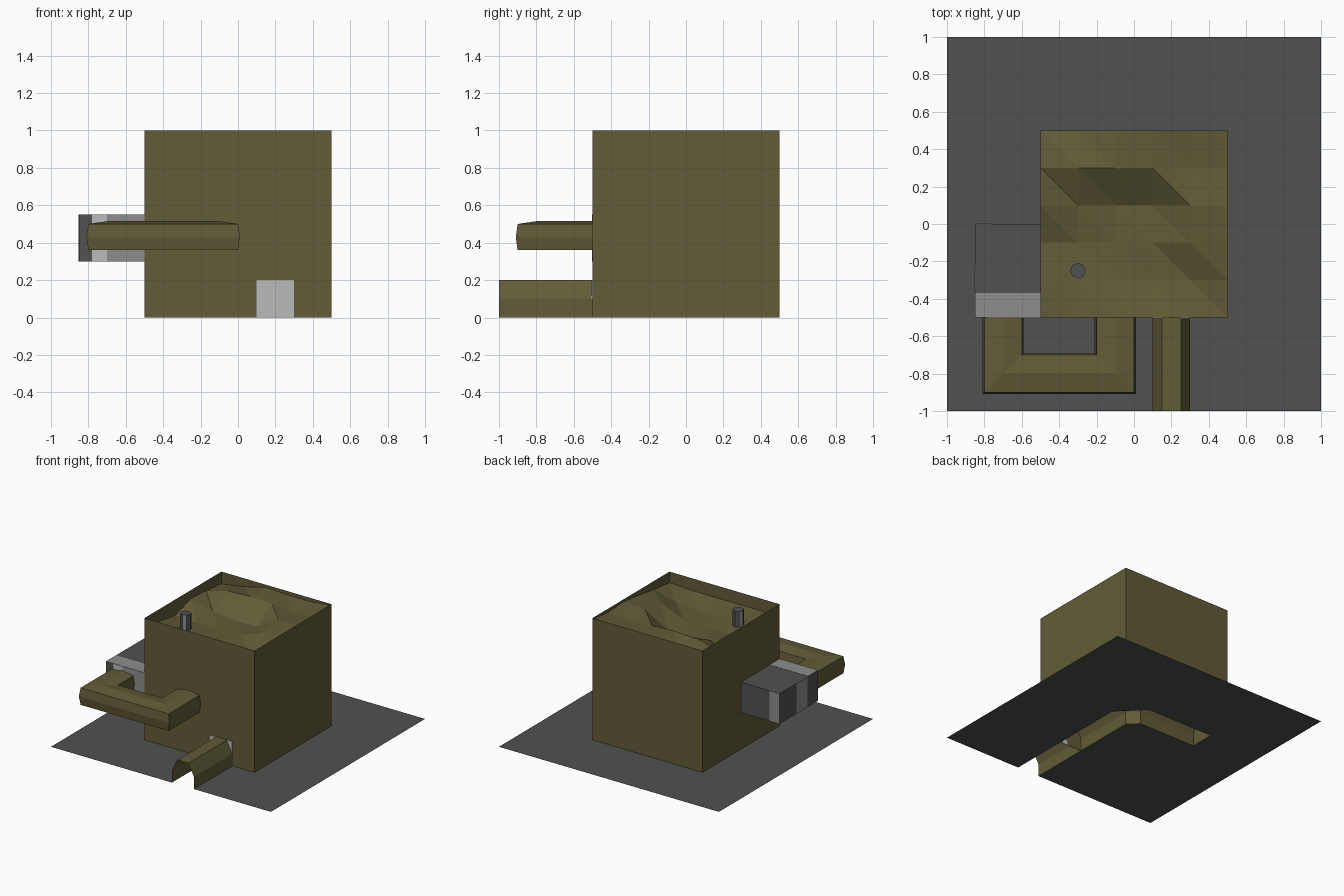
import bpy, math
from mathutils import Vector

if "Cube" in bpy.data.objects:
    bpy.data.objects.remove(bpy.data.objects["Cube"])


def mat(name, r, g, b):
    m = bpy.data.materials.new(name)
    m.diffuse_color = (r, g, b, 1)
    m.use_nodes = True
    m.node_tree.nodes["Principled BSDF"].inputs["Base Color"].default_value = m.diffuse_color
    return m


OLIVE = mat("olive", 0.12, 0.106, 0.038)
DARK = mat("dark grey", 0.083, 0.083, 0.083)
MID = mat("mid grey", 0.27, 0.27, 0.27)
LIGHT = mat("light grey", 0.5, 0.5, 0.5)


def mesh(name, verts, faces, m):
    me = bpy.data.meshes.new(name)
    me.from_pydata([tuple(v) for v in verts], [], faces)
    me.materials.append(m)
    me.update()
    ob = bpy.data.objects.new(name, me)
    bpy.context.collection.objects.link(ob)
    return ob


def box(name, lo, hi, m):
    v = [(x, y, z) for z in (lo[2], hi[2]) for y in (lo[1], hi[1]) for x in (lo[0], hi[0])]
    f = [(0, 2, 3, 1), (4, 5, 7, 6), (0, 1, 5, 4), (2, 6, 7, 3), (0, 4, 6, 2), (1, 3, 7, 5)]
    return mesh(name, v, f, m)


def offset(path, d):
    """Mitred offset of a flat path, d to the right of travel."""
    pts = [Vector(p) for p in path]
    out = []
    for i, p in enumerate(pts):
        dirs = []
        if i > 0:
            dirs.append((p - pts[i - 1]).normalized())
        if i < len(pts) - 1:
            dirs.append((pts[i + 1] - p).normalized())
        ns = [Vector((t.y, -t.x)) for t in dirs]
        n = sum(ns, Vector((0, 0))).normalized()
        out.append(p + n * (d / n.dot(ns[0])))
    return out


def sweep(name, path, profile, closed, m):
    """Sweep a (side, height) profile along a flat path."""
    verts = []
    for d, z in profile:
        verts += [(p.x, p.y, z) for p in offset(path, d)]
    n, k = len(path), len(profile)
    faces = []
    for j in range(k if closed else k - 1):
        a, b = j * n, (j + 1) % k * n
        faces += [(a + i, a + i + 1, b + i + 1, b + i) for i in range(n - 1)]
    return mesh(name, verts, faces, m)


# Tunnel: open-bottomed duct running under the block
tunnel_path = [(0.2, -1), (0.2, 0.06), (0.06, 0.2), (-0.5, 0.2)]
tunnel_profile = [(0.1, 0), (0.1, 0.1), (0.05, 0.2), (-0.05, 0.2), (-0.1, 0.1), (-0.1, 0)]
sweep("tunnel", tunnel_path, tunnel_profile, False, OLIVE)

# Ground sheet, slotted along the tunnel
inner, outer = offset(tunnel_path, -0.1), offset(tunnel_path, 0.1)
outline = [Vector((-1, -1))] + inner + outer[::-1] + [Vector(p) for p in ((1, -1), (1, 1), (-1, 1))]
mesh("ground_sheet", [(p.x, p.y, 0) for p in outline], [tuple(range(len(outline)))], DARK)

# Block walls, open at the top
c = [(-0.5, -0.5), (0.5, -0.5), (0.5, 0.5), (-0.5, 0.5)]
mesh("block_walls", [(x, y, z) for z in (0, 1) for x, y in c],
     [(i, (i + 1) % 4, (i + 1) % 4 + 4, i + 4) for i in range(4)], OLIVE)

# Rough sunken surface inside the rim
heights = [
    (0.90, 0.90, 0.90, 0.90, 0.90, 0.91),
    (0.90, 0.88, 0.87, 0.86, 0.88, 0.93),
    (0.87, 0.86, 0.86, 0.87, 0.95, 0.96),
    (0.93, 0.88, 0.86, 0.86, 0.97, 0.98),
    (0.92, 0.97, 0.98, 0.97, 0.95, 0.97),
    (0.90, 0.93, 0.98, 0.97, 0.97, 0.99)]
tv = [(-0.5 + 0.2 * i, -0.5 + 0.2 * j, h) for j, row in enumerate(heights) for i, h in enumerate(row)]
tf = []
for j in range(5):
    for i in range(5):
        a = j * 6 + i
        tf += [(a, a + 1, a + 6), (a + 1, a + 7, a + 6)]
mesh("rough_top", tv, tf, OLIVE)

# Side pipe looping from the side box to the front wall
pipe_profile = [(0.1, 0.36), (0.11, 0.43), (0.1, 0.5), (0, 0.515), (-0.1, 0.5), (-0.11, 0.43), (-0.1, 0.36)]
sweep("loop_pipe", [(-0.7, -0.5), (-0.7, -0.8), (-0.1, -0.8), (-0.1, -0.5)], pipe_profile, True, OLIVE)

# Side box with painted bands
box("side_box", (-0.85, -0.5, 0.3), (-0.5, 0, 0.55), DARK)
e = 0.002
box("box_top_band", (-0.85, -0.5, 0.55), (-0.5, -0.37, 0.55 + e), MID)
box("box_front_light", (-0.78, -0.5 - e, 0.3), (-0.70, -0.5, 0.55), LIGHT)
box("box_front_mid", (-0.70, -0.5 - e, 0.3), (-0.5, -0.5, 0.55), MID)
box("box_side_mid", (-0.85 - e, -0.36, 0.3), (-0.85, -0.22, 0.55), MID)
box("box_back_mid", (-0.85, 0, 0.3), (-0.76, e, 0.55), MID)

# Light plate at the tunnel mouth
box("tunnel_plate", (0.1, -0.504, 0), (0.3, -0.5, 0.2), LIGHT)

# Small stub chimney
n = 8
ring = [(-0.3 + 0.042 * math.cos(2 * math.pi * i / n), -0.25 + 0.042 * math.sin(2 * math.pi * i / n)) for i in range(n)]
stub = mesh("chimney", [(x, y, z) for z in (0.84, 1.0) for x, y in ring],
            [(i, (i + 1) % n, (i + 1) % n + n, i + n) for i in range(n)] + [tuple(range(n, 2 * n))], DARK)
stub.data.materials.append(MID)
for p in stub.data.polygons:
    if p.normal.z < 0.5 and p.index % 3 == 0:
        p.material_index = 1
